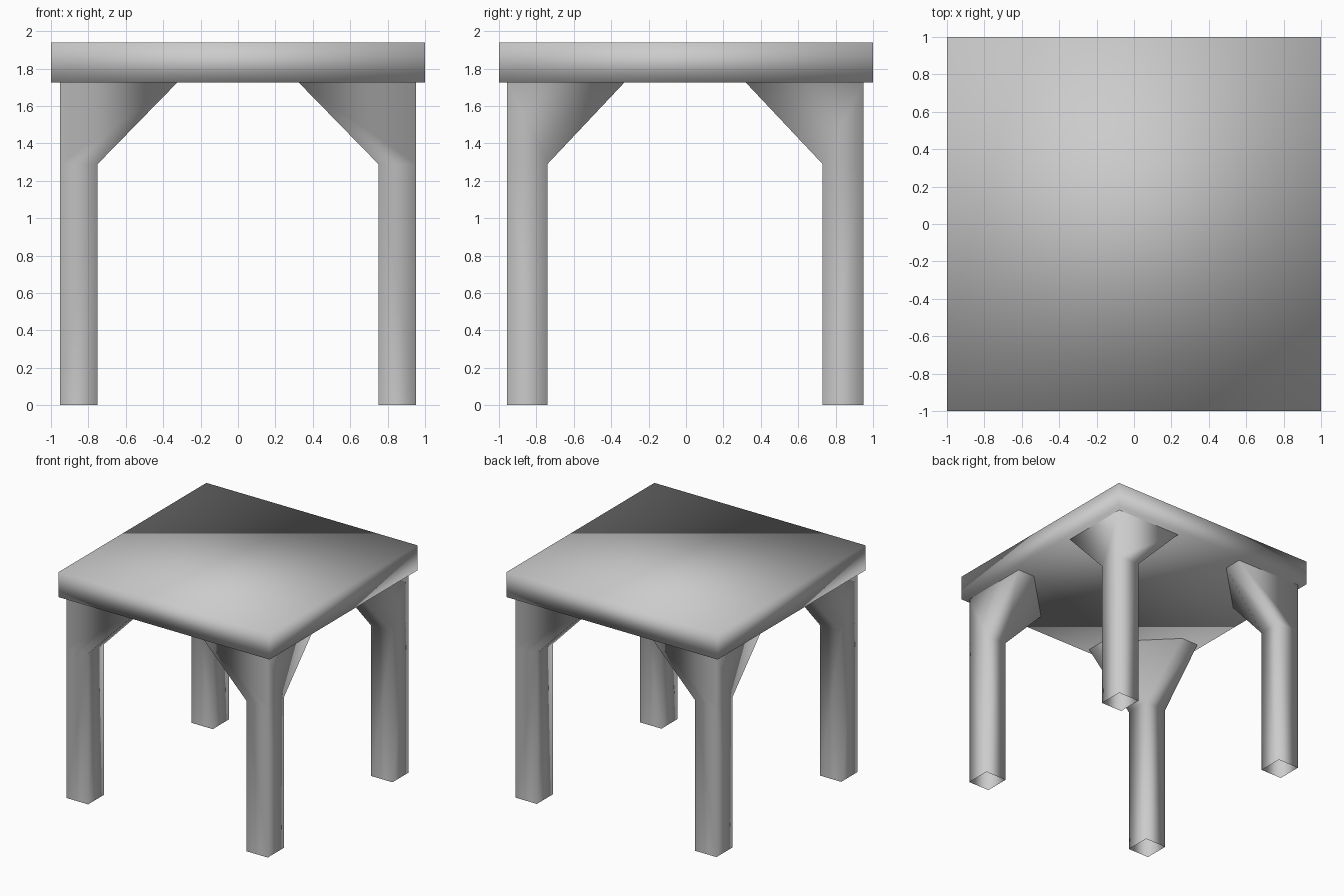
import bpy
import bmesh

default = bpy.data.objects.get("Cube")
if default:
    bpy.data.objects.remove(default, do_unlink=True)

# Single grey finish
grey = bpy.data.materials.new("plain_grey")
grey.use_nodes = True
colour = (0.6, 0.6, 0.6, 1.0)
grey.diffuse_color = colour
grey.node_tree.nodes["Principled BSDF"].inputs["Base Color"].default_value = colour

SLAB_BOTTOM, SLAB_TOP = 1.725, 1.94
BRACE_START = 1.29
OUTER, INNER = 0.953, 0.75     # leg sides, measured from the centre
TIP, TIP_INNER = 0.325, 0.79   # brace arm end and its inner corner


def finish(name, bm):
    bmesh.ops.recalc_face_normals(bm, faces=bm.faces[:])
    for face in bm.faces:
        face.smooth = True
    mesh = bpy.data.meshes.new(name)
    bm.to_mesh(mesh)
    bm.free()
    mesh.materials.append(grey)
    obj = bpy.data.objects.new(name, mesh)
    bpy.context.collection.objects.link(obj)
    return obj


def make_top():
    bm = bmesh.new()
    bmesh.ops.create_cube(bm, size=2)
    for v in bm.verts:
        v.co.z = SLAB_TOP if v.co.z > 0 else SLAB_BOTTOM
    finish("table_top", bm)


def make_leg(name, sx, sy):
    """Hollow square leg, open at the foot, flaring into two brace arms."""
    bm = bmesh.new()

    def ring(points, z):
        return [bm.verts.new((sx * x, sy * y - 0.005, z)) for x, y in points]

    square = [(OUTER, OUTER), (INNER, OUTER), (INNER, INNER - 0.015), (OUTER, INNER - 0.015)]
    foot = ring(square, 0)
    a, b, c, d = neck = ring(square, BRACE_START)
    corner, tip_x, in_x, in_y, tip_y = ring(
        [(OUTER, OUTER), (TIP, OUTER), (TIP, TIP_INNER), (TIP_INNER, TIP), (OUTER, TIP)],
        SLAB_BOTTOM)

    # Straight shaft
    for i in range(4):
        j = (i + 1) % 4
        bm.faces.new((foot[i], foot[j], neck[j], neck[i]))
    # Flared brace
    for face in ((a, b, tip_x, corner), (b, c, in_x, tip_x), (c, in_y, in_x),
                 (c, d, tip_y, in_y), (d, a, corner, tip_y)):
        bm.faces.new(face)
    finish(name, bm)


make_top()
for side, sx in (("left", 1), ("right", -1)):
    for end, sy in (("front", -1), ("back", 1)):
        make_leg(f"{end}_{side}_leg", sx, sy)
